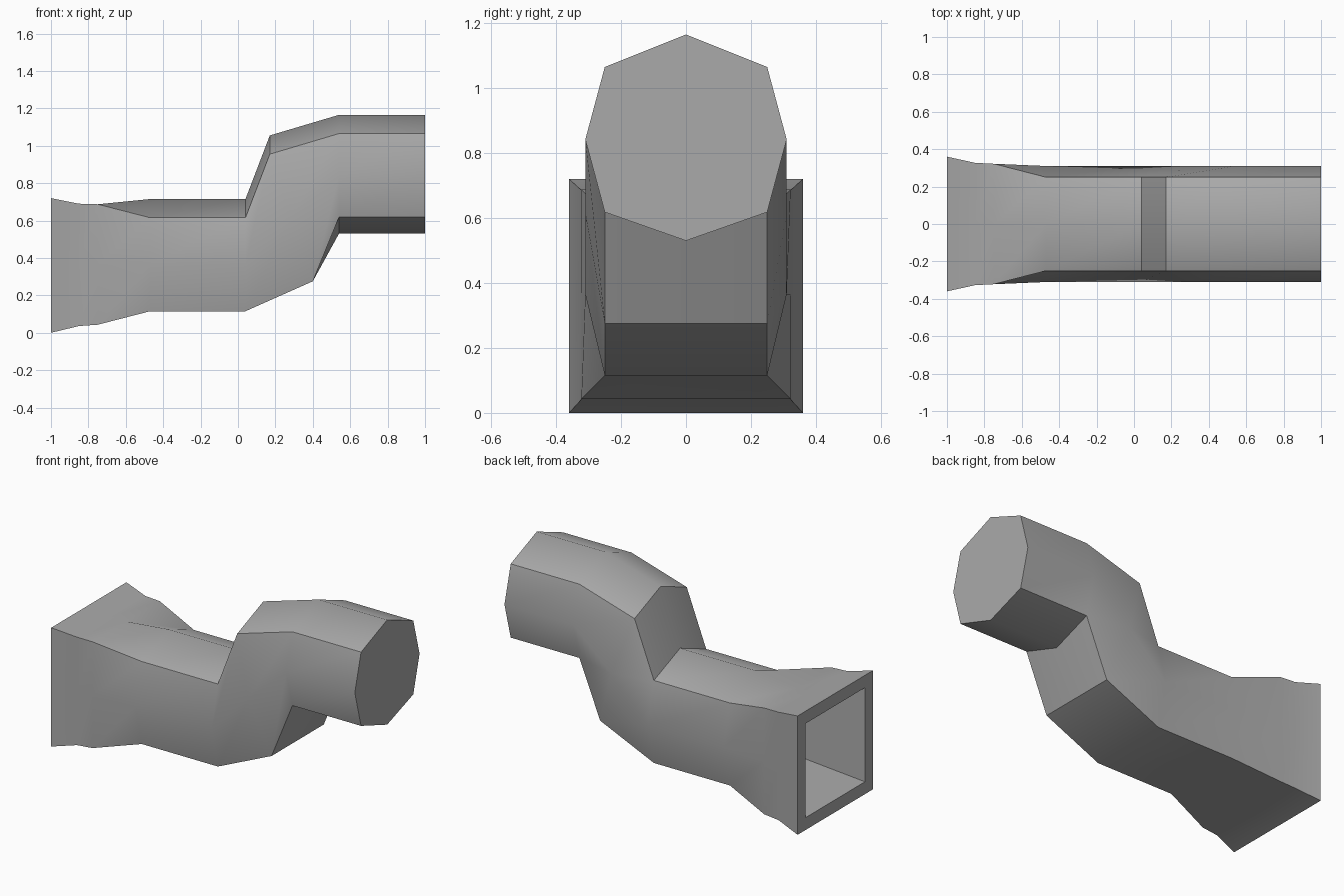
import bpy
import bmesh
import math

cube = bpy.data.objects.get("Cube")
if cube:
    bpy.data.objects.remove(cube)

# Flat grey material
grey = bpy.data.materials.new("pipe grey")
grey.use_nodes = True
colour = (0.4, 0.4, 0.4, 1)
grey.diffuse_color = colour
grey.node_tree.nodes["Principled BSDF"].inputs["Base Color"].default_value = colour

bm = bmesh.new()


def ring(top, bottom, mid_x=None, corner=0.25, side=0.31, crown=0.1, keel=0.0):
    """Eight-point section; top and bottom give the (x, z) of the shoulders."""
    (tx, tz), (bx, bz) = top, bottom
    mx = (tx + bx) / 2 if mid_x is None else mid_x
    mz = (tz + bz) / 2
    half = [(tx, corner, tz), (mx, side, mz), (bx, corner, bz)]
    points = [(tx, 0, tz + crown)] + half + [(bx, 0, bz - keel)]
    points += [(x, -y, z) for x, y, z in reversed(half)]
    return [bm.verts.new(p) for p in points]


def square(x, size, z):
    return ring((x, z + size), (x, z - size), corner=size, side=size, crown=0)


# Recess, flared square socket, lower run, bend and upper run, in order
rings = [
    square(-0.6, 0.2, 0.36),
    square(-1, 0.285, 0.36),
    square(-1, 0.36, 0.36),
    square(-0.85, 0.327, 0.363),
    square(-0.75, 0.322, 0.365),
    ring((-0.47, 0.615), (-0.47, 0.115)),
    ring((0.04, 0.615), (0.04, 0.115)),
    ring((0.17, 0.955), (0.4, 0.275)),
    ring((0.54, 1.065), (0.54, 0.618), keel=0.088),
    ring((1, 1.065), (1, 0.618), keel=0.088),
]
for a, b in zip(rings, rings[1:]):
    for i in range(8):
        j = (i + 1) % 8
        bm.faces.new((a[i], a[j], b[j], b[i]))

# Recess floor and closed octagonal end
bm.faces.new(rings[0])
bm.faces.new(rings[-1])
bmesh.ops.recalc_face_normals(bm, faces=bm.faces)

# Smooth shading with crisp creases, including the underside of the bend
elbow = set(rings[7][3:6])
for face in bm.faces:
    face.smooth = True
for edge in bm.edges:
    crease = edge.calc_face_angle(0) > math.radians(48)
    edge.smooth = not (crease or set(edge.verts) <= elbow)

mesh = bpy.data.meshes.new("bent_pipe")
bm.to_mesh(mesh)
bm.free()
mesh.materials.append(grey)
pipe = bpy.data.objects.new("bent_pipe", mesh)
bpy.context.collection.objects.link(pipe)
